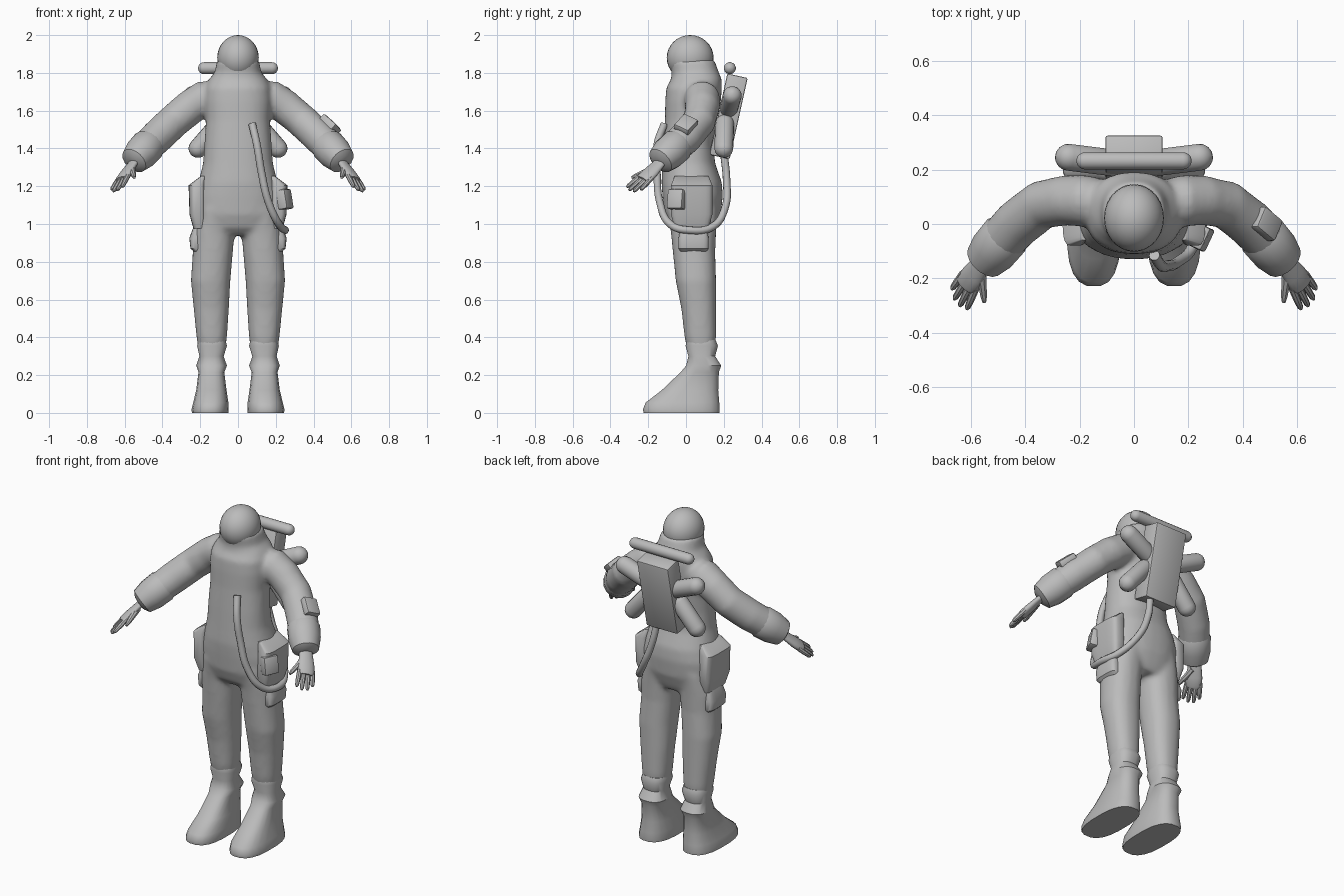
import bpy, bmesh, math
from mathutils import Vector, Matrix

if "Cube" in bpy.data.objects:
    bpy.data.objects.remove(bpy.data.objects["Cube"])

GREY = (0.5, 0.5, 0.5, 1)
suit_grey = bpy.data.materials.new("suit_grey")
suit_grey.use_nodes = True
suit_grey.diffuse_color = GREY
suit_grey.node_tree.nodes["Principled BSDF"].inputs["Base Color"].default_value = GREY


def finish(name, bm, angle=40):
    """Turn a bmesh into a smooth shaded object."""
    bmesh.ops.recalc_face_normals(bm, faces=bm.faces)
    mesh = bpy.data.meshes.new(name)
    bm.to_mesh(mesh)
    bm.free()
    mesh.materials.append(suit_grey)
    obj = bpy.data.objects.new(name, mesh)
    bpy.context.collection.objects.link(obj)
    bpy.ops.object.select_all(action='DESELECT')
    obj.select_set(True)
    bpy.context.view_layer.objects.active = obj
    bpy.ops.object.shade_smooth_by_angle(angle=math.radians(angle))
    return obj


def mirrored(obj):
    mod = obj.modifiers.new("mirror", 'MIRROR')
    mod.use_mirror_merge = False
    return obj


def loft(bm, rings, sides=20, power=2.0):
    """Skin rings given as (centre, half axis u, half axis v), capped at both ends."""
    loops = []
    for c, u, v in rings:
        loop = []
        for i in range(sides):
            a = math.tau * (i + 0.5) / sides
            cu, sv = math.cos(a), math.sin(a)
            cu = math.copysign(abs(cu) ** (2 / power), cu)
            sv = math.copysign(abs(sv) ** (2 / power), sv)
            loop.append(bm.verts.new(c + u * cu + v * sv))
        loops.append(loop)
    for a, b in zip(loops, loops[1:]):
        for i in range(sides):
            j = (i + 1) % sides
            bm.faces.new((a[i], a[j], b[j], b[i]))
    bm.faces.new(loops[0])
    bm.faces.new(loops[-1])


def column(bm, levels, side=1, **kw):
    """Upright loft from levels of (z, x0, x1, y0, y1)."""
    loft(bm, [(Vector((side * (x0 + x1) / 2, (y0 + y1) / 2, z)),
               Vector(((x1 - x0) / 2, 0, 0)), Vector((0, (y1 - y0) / 2, 0)))
              for z, x0, x1, y0, y1 in levels], **kw)


def limb(bm, path, radii, side=1, flat=1.0, across=None, sides=16):
    """Tube along a path; flat thins it at right angles to the across direction."""
    pts = [Vector((side * x, y, z)) for x, y, z in path]
    rings = []
    for i, p in enumerate(pts):
        t = (pts[min(i + 1, len(pts) - 1)] - pts[max(i - 1, 0)]).normalized()
        ref = across or Vector((0, 0, 1)).cross(t)
        u = (ref - t * ref.dot(t)).normalized()
        rings.append((p, u * radii[i], t.cross(u) * radii[i] * flat))
    loft(bm, rings, sides)


def capsule(bm, a, b, r):
    """Round ended cylinder between two points."""
    a, b = Vector(a), Vector(b)
    axis = (b - a).normalized()
    path, radii = [], []
    for end, sign in ((a, -1), (b, 1)):
        steps = [math.radians(d) for d in (85, 60, 40, 20, 0)]
        for s in steps if sign < 0 else steps[::-1]:
            path.append(end + axis * sign * r * math.sin(s))
            radii.append(r * math.cos(s))
    limb(bm, path, radii, across=axis.orthogonal())


def block(name, centre, size, rot, bevel):
    bm = bmesh.new()
    bmesh.ops.create_cube(bm, size=1)
    bmesh.ops.scale(bm, vec=size, verts=bm.verts)
    bmesh.ops.bevel(bm, geom=bm.edges[:], offset=bevel, segments=2, affect='EDGES', profile=0.5)
    bmesh.ops.transform(bm, matrix=Matrix.Translation(centre) @ rot, verts=bm.verts)
    return finish(name, bm)


# Suit: torso, neck, legs and sleeves fused into one soft skin
bm = bmesh.new()
column(bm, [(z, -w, w, f, b) for z, w, f, b in (
    (.94, .15, -.05, .14), (.98, .215, -.09, .16), (1.05, .23, -.115, .185),
    (1.15, .228, -.125, .195), (1.22, .21, -.13, .19), (1.32, .185, -.125, .155),
    (1.42, .178, -.12, .145), (1.55, .17, -.112, .16), (1.65, .18, -.11, .185),
    (1.72, .175, -.105, .19), (1.765, .155, -.08, .19), (1.80, .125, -.075, .175),
    (1.87, .11, -.09, .15))], sides=32, power=2.3)
for s in (1, -1):
    column(bm, [(1.08, .03, .21, -.10, .17), (.95, .018, .238, -.08, .16),
                (.85, .027, .24, -.07, .155), (.7, .04, .25, -.055, .16),
                (.55, .048, .235, -.025, .16), (.4, .058, .22, -.008, .16),
                (.32, .07, .207, .01, .15)], side=s, power=2.3)
    limb(bm, [(.10, .08, 1.67), (.18, .085, 1.665), (.25, .087, 1.62), (.34, .07, 1.545),
              (.43, 0, 1.46), (.5, -.075, 1.39), (.54, -.12, 1.345)],
         [.08, .096, .093, .09, .09, .085, .07], side=s)
suit = finish("suit_body", bm, 60)
mod = suit.modifiers.new("fuse", 'REMESH')
mod.mode = 'VOXEL'
mod.voxel_size = 0.014
mod.use_smooth_shade = True
mod = suit.modifiers.new("soften", 'SMOOTH')
mod.factor = 0.5
mod.iterations = 6

# Helmet
bm = bmesh.new()
bmesh.ops.create_uvsphere(bm, u_segments=28, v_segments=16, radius=1)
bmesh.ops.transform(bm, matrix=Matrix.Translation((0, .022, 1.88))
                    @ Matrix.Diagonal((.11, .124, .12, 1)), verts=bm.verts)
finish("helmet", bm)

# Boots with gathered tops and long toes
bm = bmesh.new()
column(bm, [(.385, .065, .21, .003, .158), (.355, .058, .217, -.003, .17),
            (.30, .075, .205, .012, .155), (.25, .058, .222, 0, .187),
            (.215, .072, .21, -.03, .175), (.12, .06, .222, -.13, .172),
            (.055, .05, .238, -.215, .178), (.018, .048, .247, -.23, .18),
            (0, .05, .245, -.226, .178)], power=2.6)
mirrored(finish("boots", bm))

# Sleeve cuffs
bm = bmesh.new()
limb(bm, [(.455, -.025, 1.435), (.475, -.048, 1.415), (.515, -.095, 1.372),
          (.55, -.135, 1.335), (.56, -.145, 1.325)], [.075, .092, .09, .075, .045])
mirrored(finish("sleeve_cuffs", bm))

# Gloves: palm, four fingers and thumb
bm = bmesh.new()
wide = Vector((.62, .75, -.2)).normalized()
limb(bm, [(.545, -.13, 1.335), (.568, -.157, 1.305), (.59, -.188, 1.272),
          (.612, -.22, 1.24), (.618, -.23, 1.232)],
     [.036, .04, .047, .048, .04], flat=.5, across=wide)
for k, reach in ((-.037, .85), (-.012, 1), (.013, 1), (.037, .8)):
    base = Vector((.605, -.21, 1.25)) + wide * k
    tip = base + (Vector((.045, -.08, -.075)) + wide * k * .3) * reach
    limb(bm, [base, base.lerp(tip, .5), base.lerp(tip, .9), tip],
         [.014, .0135, .011, .006], sides=8, across=wide)
limb(bm, [(.562, -.165, 1.30), (.558, -.215, 1.275), (.552, -.265, 1.255), (.55, -.288, 1.245)],
     [.022, .017, .013, .007], sides=8, across=wide)
mirrored(finish("gloves", bm))

# Side pockets on hips and thighs
bm = bmesh.new()
column(bm, [(1.255, .17, .195, -.06, .12), (1.205, .17, .262, -.08, .14),
            (1.05, .17, .257, -.08, .14), (.975, .17, .236, -.06, .12)], power=4)
column(bm, [(.985, .17, .236, -.03, .11), (.925, .17, .258, -.04, .12),
            (.87, .17, .252, -.04, .12), (.855, .17, .235, -.03, .11)], power=4)
mirrored(finish("side_pockets", bm))

# Backpack, leaning back at the top
block("backpack", (0, .225, 1.57), (.21, .11, .44), Matrix.Rotation(math.radians(-12.5), 4, 'X'), .008)

# Gas bottles: a bar across the top and two slanted pairs
bm = bmesh.new()
capsule(bm, (-.18, .232, 1.825), (.18, .232, 1.825), .032)
finish("top_bottle", bm)
bm = bmesh.new()
capsule(bm, (.08, .225, 1.61), (.24, .245, 1.68), .05)
capsule(bm, (.10, .205, 1.53), (.212, .2, 1.40), .05)
mirrored(finish("side_bottles", bm))

# Air hose from chest, round the left hip, to the pack
curve = bpy.data.curves.new("hose_path", 'CURVE')
curve.dimensions = '3D'
curve.bevel_depth = 0.02
curve.bevel_resolution = 3
curve.use_fill_caps = True
route = [(.075, -.115, 1.53), (.1, -.153, 1.42), (.125, -.153, 1.27), (.16, -.14, 1.12),
         (.215, -.085, 1.0), (.25, .02, .967), (.215, .14, .985),
         (.14, .208, 1.09), (.08, .215, 1.23), (.05, .2, 1.38)]
spline = curve.splines.new('BEZIER')
spline.bezier_points.add(len(route) - 1)
for point, co in zip(spline.bezier_points, route):
    point.co = co
    point.handle_left_type = point.handle_right_type = 'AUTO'
spline.resolution_u = 6
path = bpy.data.objects.new("hose_path", curve)
bm = bmesh.new()
bpy.context.collection.objects.link(path)
bpy.context.view_layer.update()
bm.from_mesh(path.evaluated_get(bpy.context.evaluated_depsgraph_get()).to_mesh())
bpy.data.objects.remove(path)
finish("air_hose", bm, 60)

# Hip pouch and forearm pad, both on the left
block("hip_pouch", (.247, -.05, 1.13), (.055, .09, .105),
      Matrix.Rotation(math.radians(-25), 4, 'Z') @ Matrix.Rotation(math.radians(-10), 4, 'Y'), .01)
along = Vector((.09, -.075, -.08)).normalized()
out = Vector((.6, .1, .75))
out = (out - along * out.dot(along)).normalized()
pad_rot = Matrix((along, out.cross(along), out)).transposed().to_4x4()
block("forearm_pad", (.487, 0, 1.525), (.105, .09, .045), pad_rot, .01)
